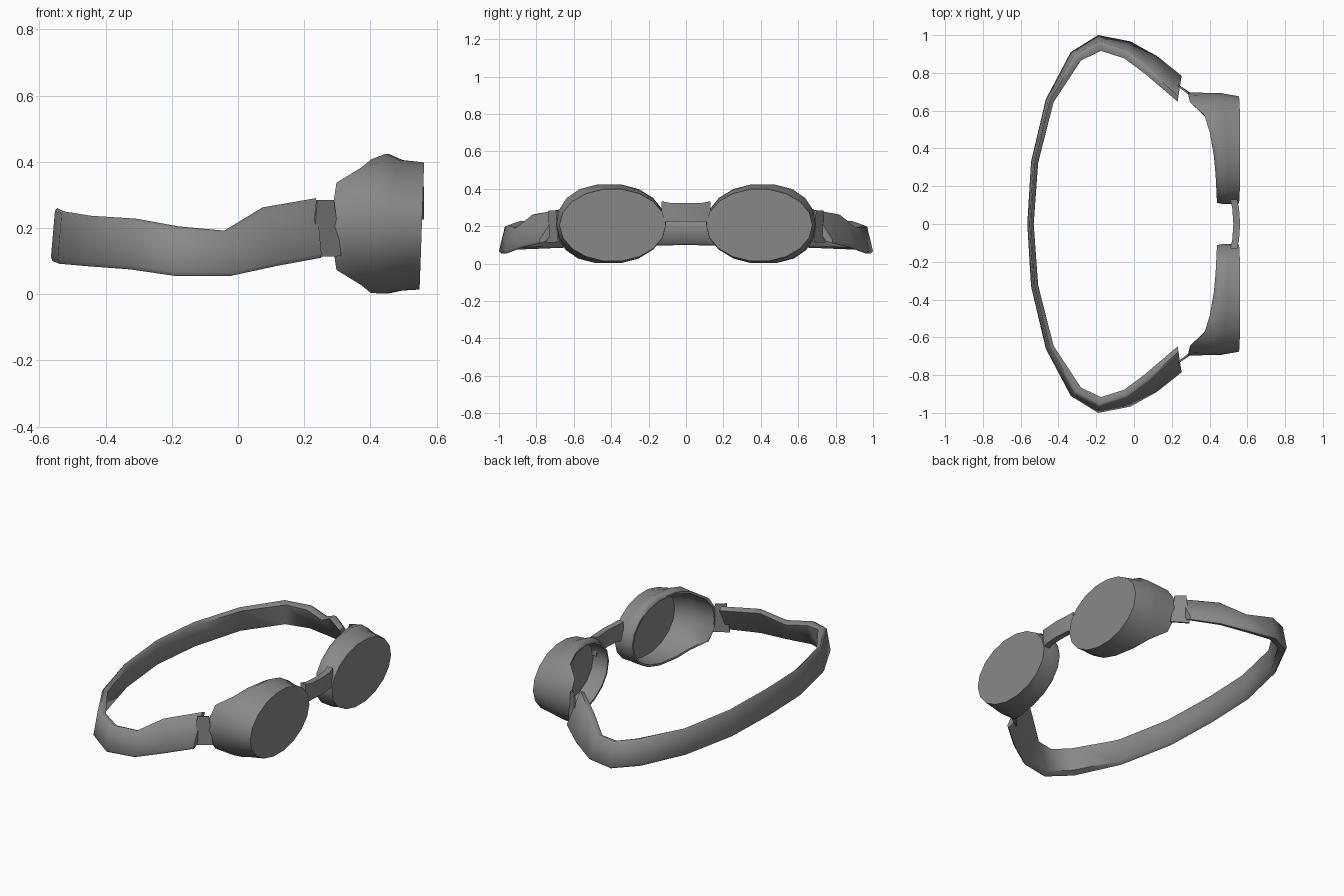
import bpy, bmesh, math
from mathutils import Vector

if "Cube" in bpy.data.objects:
    bpy.data.objects.remove(bpy.data.objects["Cube"])

grey = bpy.data.materials.new("dark_grey")
grey.diffuse_color = (.25, .25, .25, 1)
grey.use_nodes = True
grey.node_tree.nodes["Principled BSDF"].inputs["Base Color"].default_value = grey.diffuse_color


def loft(name, rings):
    """Skin a list of closed rings, cap both ends, shade smooth with sharp edges."""
    bm = bmesh.new()
    rows = [[bm.verts.new(p) for p in r] for r in rings]
    n = len(rows[0])
    for a, b in zip(rows, rows[1:]):
        for i in range(n):
            j = (i + 1) % n
            bm.faces.new((a[i], a[j], b[j], b[i]))
    bm.faces.new(rows[0])
    bm.faces.new(rows[-1])
    bmesh.ops.recalc_face_normals(bm, faces=bm.faces)
    me = bpy.data.meshes.new(name)
    bm.to_mesh(me)
    bm.free()
    me.materials.append(grey)
    ob = bpy.data.objects.new(name, me)
    bpy.context.collection.objects.link(ob)
    me.shade_smooth()
    me.set_sharp_from_angle(angle=math.radians(60))
    return ob


def interp(knots, v):
    """Piecewise linear lookup."""
    for (a, fa), (b, fb) in zip(knots, knots[1:]):
        if v <= b:
            return fa + (fb - fa) * max(0, (v - a) / (b - a))
    return knots[-1][1]


# Head strap: x, y of outer lower edge, inward lean of top, thickness, z low, z high
half = [(-.565, 0, .012, .022, .10, .26), (-.545, .33, .012, .026, .092, .25),
        (-.467, .66, .014, .03, .085, .237), (-.335, .91, .022, .048, .075, .228),
        (-.19, 1.0, .032, .053, .055, .205), (-.02, .967, .05, .045, .055, .192),
        (.12, .89, .07, .043, .085, .262), (.252, .785, .1, .04, .11, .29)]
path = [(x, -y, *r) for x, y, *r in half[:0:-1]] + half
rings = []
for i, (x, y, lean, th, z0, z1) in enumerate(path):
    a, b = path[max(i - 1, 0)], path[min(i + 1, len(path) - 1)]
    t = Vector((b[0] - a[0], b[1] - a[1], 0)).normalized()
    inward = Vector((t.y, -t.x, 0))
    if i in (0, len(path) - 1):      # strap ends are cut square to the side
        inward = Vector((-.15, -.98 if y > 0 else .98, 0))
    elif inward.dot(Vector((-.1 - x, -y, 0))) < 0:
        inward.negate()
    p = Vector((x, y, 0))
    h = z1 - z0
    rings.append([p + inward * d + Vector((0, 0, z)) for d, z in (
        (th * .2, z0), (0, z0 + h * .08), (lean, z1 - h * .05), (lean + th * .3, z1),
        (lean + th, z1 - .014), (th, z0 + .012))])
loft("head_strap", rings)

# Eye cups: lens front, bulging side wall and a back rim that sweeps to the temple
N = 18
RIM = [(.10, .44), (.30, .43), (.45, .412), (.585, .37), (.645, .295), (.70, .285)]


def cup_ring(s, cy, ry, cz, rz, xf, square=1.0):
    """Oval ring; square below 1 makes the temple side boxier."""
    pts = []
    for k in range(N):
        a = 2 * math.pi * k / N
        c = math.cos(a)
        c = c ** square if c > 0.001 else c
        y, z = cy + ry * c, cz + rz * math.sin(a)
        pts.append((xf(y, z), s * y, z))
    return pts


def front_x(d):
    return lambda y, z: .548 + .036 * z - d


def wall_x(y, z):
    return interp([(.1, .48), (.4, .465), (.7, .43)], y)


def rim_x(y, z):
    return interp(RIM, y)


for s, side in ((-1, "left"), (1, "right")):
    loft(side + "_eye_cup", [
        cup_ring(s, .392, .284, .206, .195, front_x(0)),
        cup_ring(s, .400, .293, .208, .200, lambda y, z: wall_x(y, z) + .03, .9),
        cup_ring(s, .400, .294, .213, .214, lambda y, z: wall_x(y, z) - .012, .8),
        cup_ring(s, .404, .292, .205, .205, rim_x, .75),
        cup_ring(s, .404, .280, .205, .193, rim_x, .75),
        cup_ring(s, .400, .282, .210, .198, lambda y, z: wall_x(y, z) + .005, .8),
        cup_ring(s, .392, .272, .206, .182, front_x(.015))])

    # Thin clip joining cup to strap
    q = [(.225, s * .745, .112), (.312, s * .685, .115),
         (.29, s * .695, .285), (.24, s * .735, .285)]
    loft(side + "_strap_clip", [q, [(x - .004, y - s * .008, z) for x, y, z in q]])

# Nose bridge: flat bar flaring slightly at the ends
bridge = []
for y, x, z0, z1 in ((-.13, .54, .218, .333), (-.085, .55, .225, .325), (0, .556, .225, .325),
                     (.085, .55, .225, .325), (.13, .54, .218, .333)):
    bridge.append([(x + .006, y, z0), (x + .006, y, z1), (x - .03, y, z1), (x - .03, y, z0)])
loft("nose_bridge", bridge)
